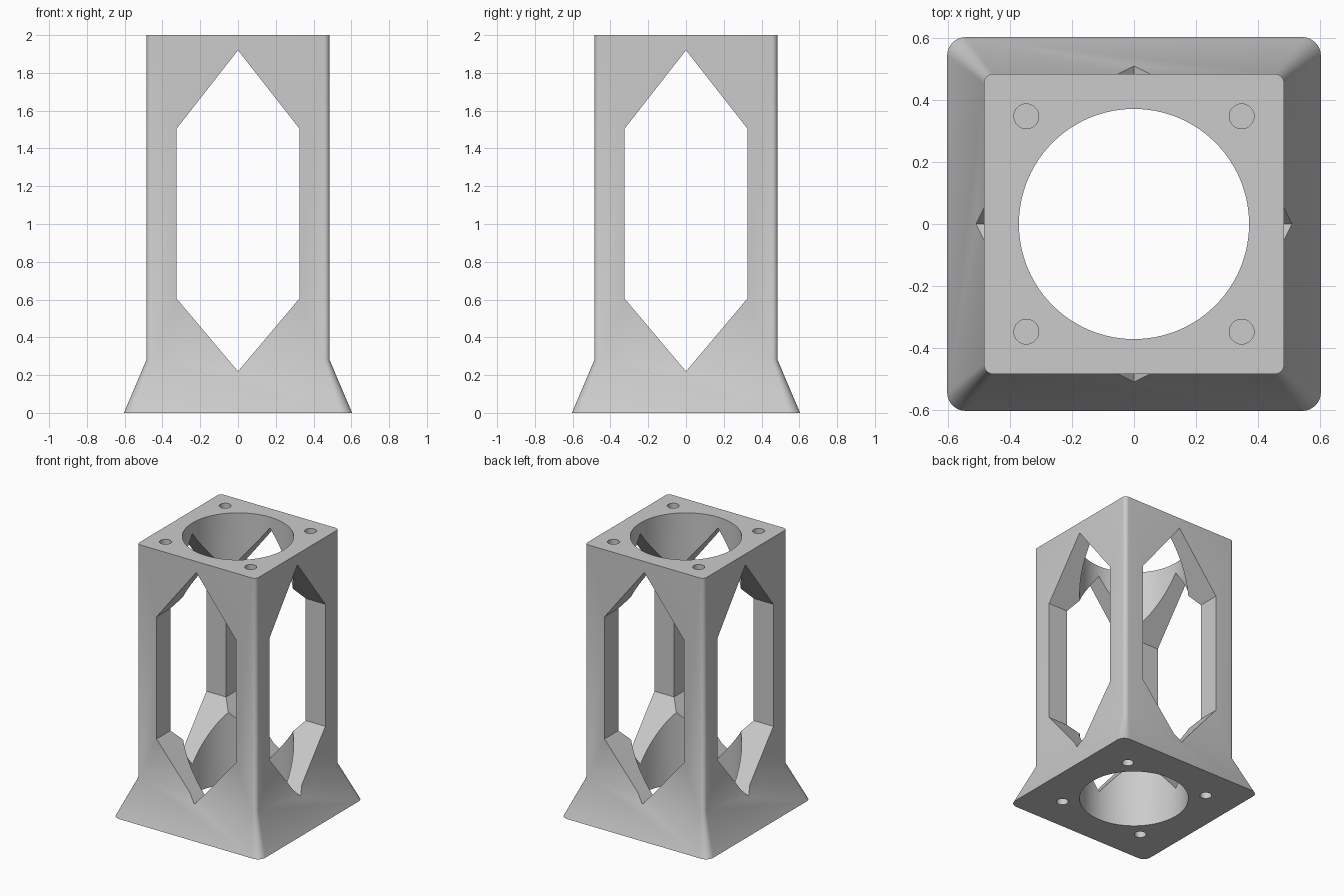
import bpy, bmesh, math

if "Cube" in bpy.data.objects:
    bpy.data.objects.remove(bpy.data.objects["Cube"])

grey = bpy.data.materials.new("plain grey")
grey.diffuse_color = (0.6, 0.6, 0.6, 1)
grey.use_nodes = True
grey.node_tree.nodes["Principled BSDF"].inputs["Base Color"].default_value = grey.diffuse_color


def rounded_square(half, radius, z, steps=8):
    """Points of a square with rounded corners at height z."""
    pts = []
    for k, (sx, sy) in enumerate([(1, 1), (-1, 1), (-1, -1), (1, -1)]):
        for i in range(steps + 1):
            a = math.pi / 2 * (k + i / steps)
            pts.append((sx * (half - radius) + radius * math.cos(a),
                        sy * (half - radius) + radius * math.sin(a), z))
    return pts


def loft(name, rings):
    """Closed solid through a stack of equal-length rings."""
    bm = bmesh.new()
    loops = [[bm.verts.new(p) for p in ring] for ring in rings]
    n = len(loops[0])
    for a, b in zip(loops, loops[1:]):
        for i in range(n):
            j = (i + 1) % n
            bm.faces.new((a[i], a[j], b[j], b[i]))
    bm.faces.new(loops[0][::-1])
    bm.faces.new(loops[-1])
    bmesh.ops.recalc_face_normals(bm, faces=bm.faces)
    mesh = bpy.data.meshes.new(name)
    bm.to_mesh(mesh)
    bm.free()
    ob = bpy.data.objects.new(name, mesh)
    bpy.context.collection.objects.link(ob)
    mesh.materials.append(grey)
    return ob


def circle(x, y, r, z, n):
    return [(x + r * math.cos(2 * math.pi * i / n),
             y + r * math.sin(2 * math.pi * i / n), z) for i in range(n)]


# Square tower with a flared foot
tower = loft("tower", [rounded_square(0.604, 0.06, 0),
                       rounded_square(0.485, 0.03, 0.28),
                       rounded_square(0.485, 0.03, 2)])

# Central bore
cutters = [loft("bore_cutter", [circle(0, 0, 0.372, z, 96) for z in (-0.1, 2.1)])]

# Pointed windows through both directions
window = [(0, 0.22), (0.325, 0.605), (0.325, 1.505),
          (0, 1.92), (-0.325, 1.505), (-0.325, 0.605)]
cutters.append(loft("front_window_cutter",
                    [[(u, d, z) for u, z in window] for d in (-1, 1)]))
cutters.append(loft("side_window_cutter",
                    [[(d, u, z) for u, z in window] for d in (-1, 1)]))

# Blind screw holes in the top and bottom corners
for x in (-0.348, 0.348):
    for y in (-0.348, 0.348):
        for z0, z1 in ((-0.1, 0.2), (1.8, 2.1)):
            cutters.append(loft("screw_hole_cutter",
                                [circle(x, y, 0.04, z, 32) for z in (z0, z1)]))

bpy.context.view_layer.objects.active = tower
tower.select_set(True)
for c in cutters:
    mod = tower.modifiers.new("cut", 'BOOLEAN')
    mod.operation = 'DIFFERENCE'
    mod.solver = 'EXACT'
    mod.object = c
    bpy.ops.object.modifier_apply(modifier=mod.name)
for c in cutters:
    bpy.data.objects.remove(c)

bpy.ops.object.shade_smooth_by_angle(angle=math.radians(30))
